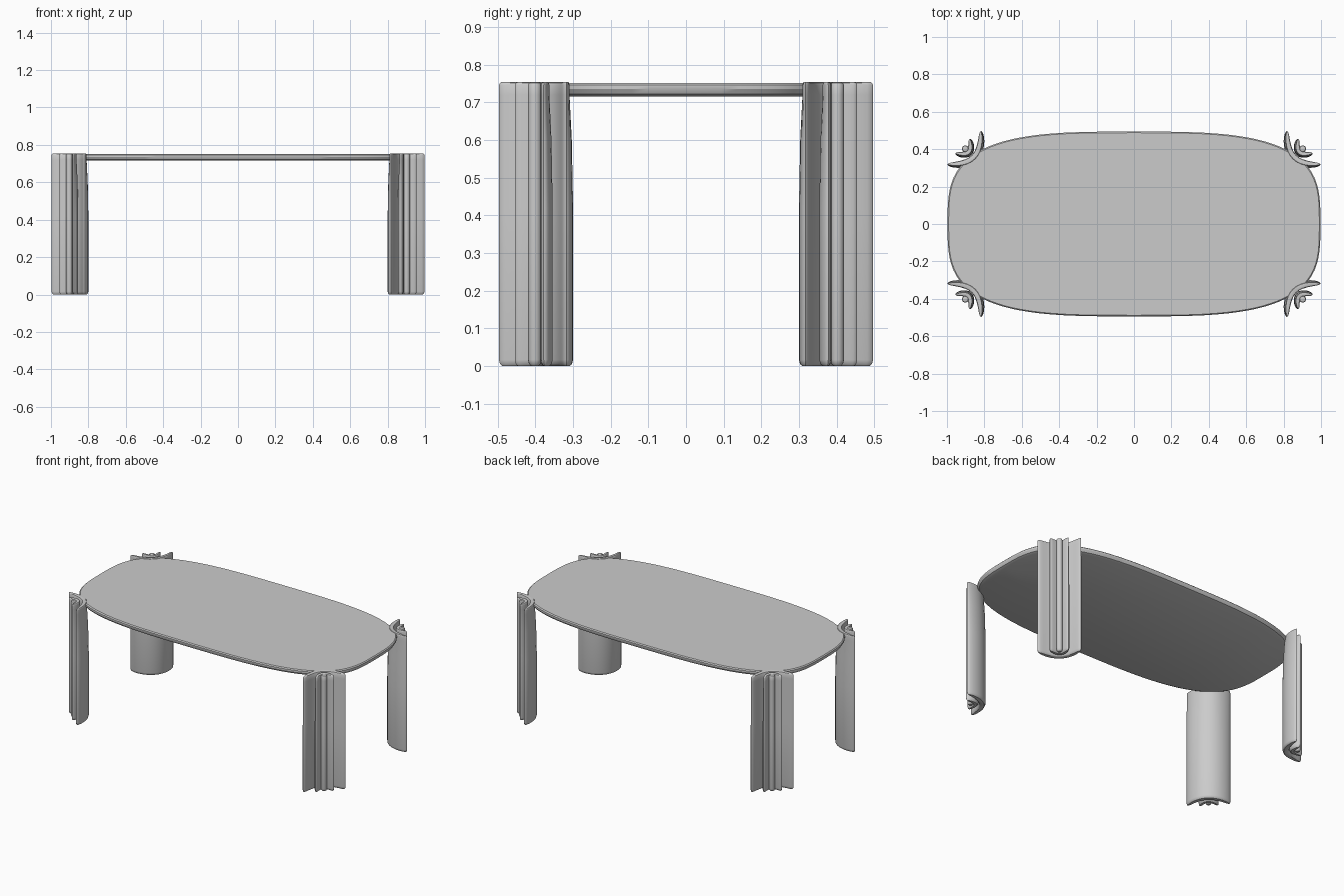
import bpy, bmesh, math
from mathutils import Vector

cube = bpy.data.objects.get("Cube")
if cube:
    bpy.data.objects.remove(cube, do_unlink=True)

grey = bpy.data.materials.new("soft grey")
grey.use_nodes = True
colour = (0.6, 0.6, 0.6, 1)
grey.diffuse_color = colour
grey.node_tree.nodes["Principled BSDF"].inputs["Base Color"].default_value = colour

HEIGHT = 0.754


def loft(name, rings, angle):
    """Skin a stack of equal rings and cap both ends."""
    bm = bmesh.new()
    loops = [[bm.verts.new(p) for p in ring] for ring in rings]
    n = len(loops[0])
    for a, b in zip(loops, loops[1:]):
        for i in range(n):
            j = (i + 1) % n
            bm.faces.new((a[i], a[j], b[j], b[i]))
    bm.faces.new(loops[0][::-1])
    bm.faces.new(loops[-1])
    bmesh.ops.recalc_face_normals(bm, faces=bm.faces)
    mesh = bpy.data.meshes.new(name)
    bm.to_mesh(mesh)
    bm.free()
    mesh.materials.append(grey)
    obj = bpy.data.objects.new(name, mesh)
    bpy.context.collection.objects.link(obj)
    bpy.context.view_layer.objects.active = obj
    obj.select_set(True)
    bpy.ops.object.shade_smooth_by_angle(angle=math.radians(angle))
    obj.select_set(False)
    return obj


# Table top: superellipse slab with a softened, undercut rim
def oval(inset, z, n=96, power=3.3):
    pts = []
    for i in range(n):
        a = math.tau * i / n
        c, s = math.cos(a), math.sin(a)
        x = math.copysign(abs(c) ** (2 / power), c) * (0.997 - inset)
        y = math.copysign(abs(s) ** (2 / power), s) * (0.494 - inset)
        pts.append((x, y, z))
    return pts


loft("table_top", [oval(0.022, 0.716), oval(0.008, 0.722), oval(0, 0.736),
                   oval(0, 0.746), oval(0.006, 0.752)], 30)


# Leg blades: curved lens sections, hollow side facing the outer corner
def blade_section(tip, bend, half, inset, slim, z, sx, sy, steps=16):
    p0, p2 = Vector(tip), Vector((tip[1], tip[0]))
    c = Vector((bend, bend))
    trim = inset / (2 * (p0 - c).length)
    outer, inner = [], []
    for i in range(steps + 1):
        k = -math.cos(math.pi * i / steps)
        t = 0.5 + 0.5 * k * (1 - 2 * trim)
        p = p0 * (1 - t) ** 2 + c * 2 * t * (1 - t) + p2 * t * t
        d = ((c - p0) * (1 - t) + (p2 - c) * t).normalized()
        side = Vector((-d.y, d.x))
        w = (half - inset) * max(0, 1 - abs(k) ** 4) ** 0.5
        outer.append(p + side * w)
        if 0 < i < steps:
            inner.append(p - side * w * slim)
    return [((0.9 + p.x) * sx, (0.4 + p.y) * sy, z) for p in outer + inner[::-1]]


# Height, edge rounding and inner-face fullness of each level
levels = [(0, 0.009, 1), (0.005, 0.003, 1), (0.016, 0, 1), (0.42, 0, 1),
          (0.6, 0, 0.8), (0.72, 0, 0.45), (HEIGHT - 0.008, 0, 0.45),
          (HEIGHT - 0.002, 0.003, 0.45), (HEIGHT, 0.008, 0.45)]

blades = {"outer_blade": ((-0.082, 0.097), -0.1, 0.02),
          "middle_blade": ((-0.022, 0.055), -0.055, 0.017)}

for sx, sy, corner in ((1, -1, "front_left"), (-1, -1, "front_right"),
                       (1, 1, "back_left"), (-1, 1, "back_right")):
    for name, (tip, bend, half) in blades.items():
        rings = [blade_section(tip, bend, half, inset, slim, z, sx, sy)
                 for z, inset, slim in levels]
        loft(f"{corner}_leg_{name}", rings, 40)
    # Round rib nested in the middle of the fan
    rib = []
    for z, inset, _ in levels:
        r = 0.018 - inset
        rib.append([((0.902 + r * math.cos(math.tau * i / 16)) * sx,
                     (0.402 + r * math.sin(math.tau * i / 16)) * sy, z)
                    for i in range(16)])
    loft(f"{corner}_leg_rib", rib, 40)
